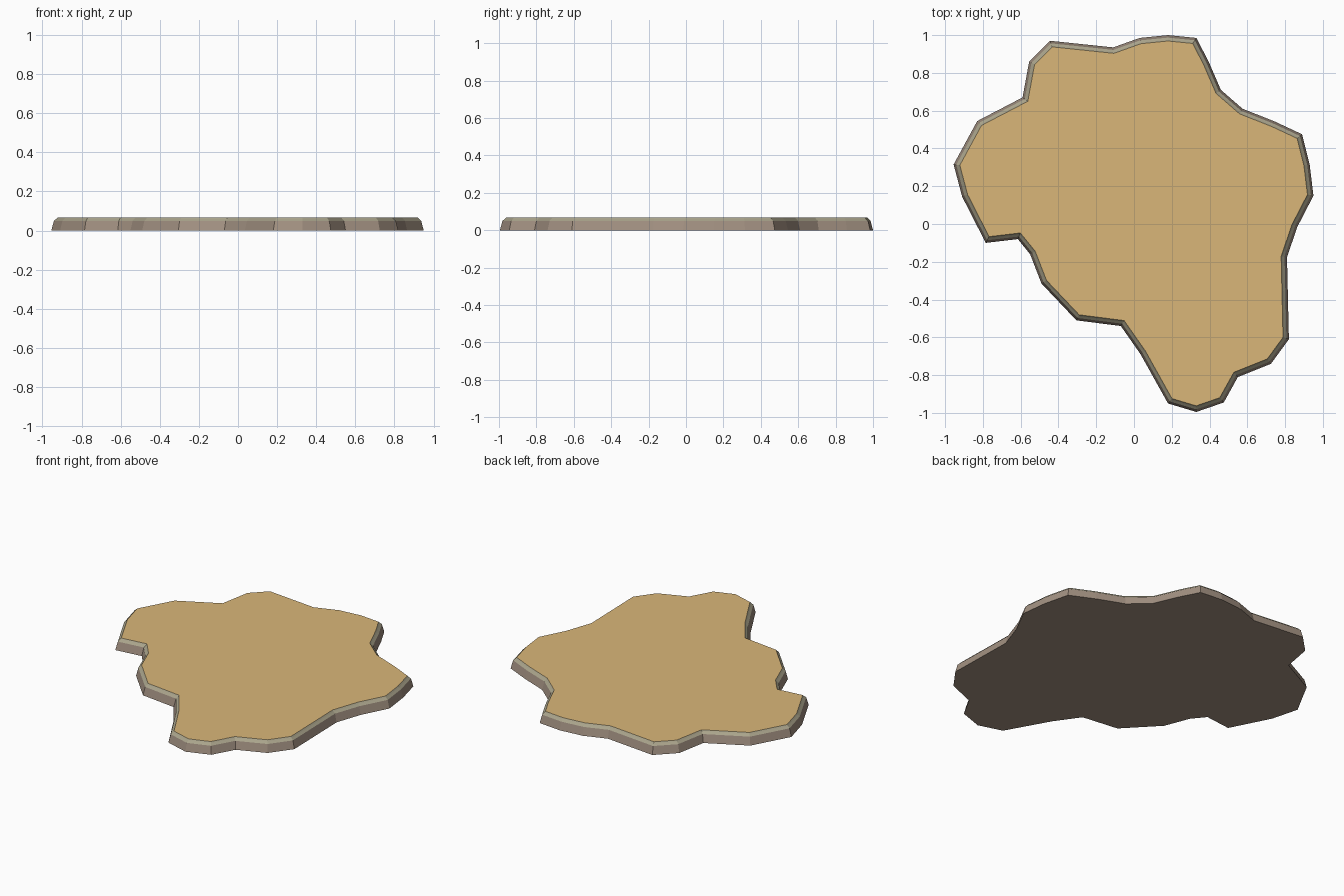
import bpy
from mathutils import Vector

if "Cube" in bpy.data.objects:
    bpy.data.objects.remove(bpy.data.objects["Cube"])

# Shoreline outline, clockwise from the back left
OUTLINE = [(-.445, .97), (-.11, .935), (.03, .985), (.18, 1), (.33, .985), (.395, .86),
           (.46, .71), (.575, .61), (.74, .545), (.89, .475), (.93, .315), (.95, .15),
           (.865, -.015), (.81, -.175), (.82, -.61), (.725, -.74), (.55, -.81),
           (.475, -.945), (.33, -.995), (.18, -.95), (.035, -.69), (-.07, -.54),
           (-.305, -.51), (-.49, -.315), (-.55, -.16), (-.615, -.08), (-.785, -.1),
           (-.91, .145), (-.955, .315), (-.83, .545), (-.59, .67), (-.555, .86)]
PTS = [Vector(p) for p in reversed(OUTLINE)]   # counter-clockwise
N = len(PTS)


def inset(d):
    """Mitred inward offset of the outline."""
    ring = []
    for i, p in enumerate(PTS):
        a = (p - PTS[i - 1]).normalized()
        b = (PTS[(i + 1) % N] - p).normalized()
        na, nb = Vector((-a.y, a.x)), Vector((-b.y, b.x))
        ring.append(p + (na + nb) * d / (1 + na.dot(nb)))
    return ring


def material(name, rgb):
    m = bpy.data.materials.new(name)
    m.diffuse_color = (*rgb, 1)
    m.use_nodes = True
    m.node_tree.nodes["Principled BSDF"].inputs["Base Color"].default_value = m.diffuse_color
    return m


def slab(name, profile, mats, bands):
    """Stack inset rings (inset, z), capped below and above."""
    verts = [(p.x, p.y, z) for d, z in profile for p in inset(d)]
    faces, idx = [tuple(reversed(range(N)))], [0]
    for k in range(len(profile) - 1):
        for i in range(N):
            j = (i + 1) % N
            faces.append((k * N + i, k * N + j, (k + 1) * N + j, (k + 1) * N + i))
            idx.append(bands[k])
    faces.append(tuple(range((len(profile) - 1) * N, len(profile) * N)))
    idx.append(len(mats) - 1)
    me = bpy.data.meshes.new(name)
    me.from_pydata(verts, [], faces)
    for m in mats:
        me.materials.append(m)
    for f, i in zip(me.polygons, idx):
        f.material_index = i
    ob = bpy.data.objects.new(name, me)
    bpy.context.collection.objects.link(ob)
    return ob


rock = material("rock", (.36, .28, .22))
rim = material("rim", (.40, .37, .26))
sand = material("sand", (.70, .47, .19))

# Island plate: sloped rock side, bevelled rim, flat sand top
slab("island_plate", [(0, 0), (.013, .05), (.024, .06), (.031, .068)],
     [rock, rim, sand], [0, 1, 1])
